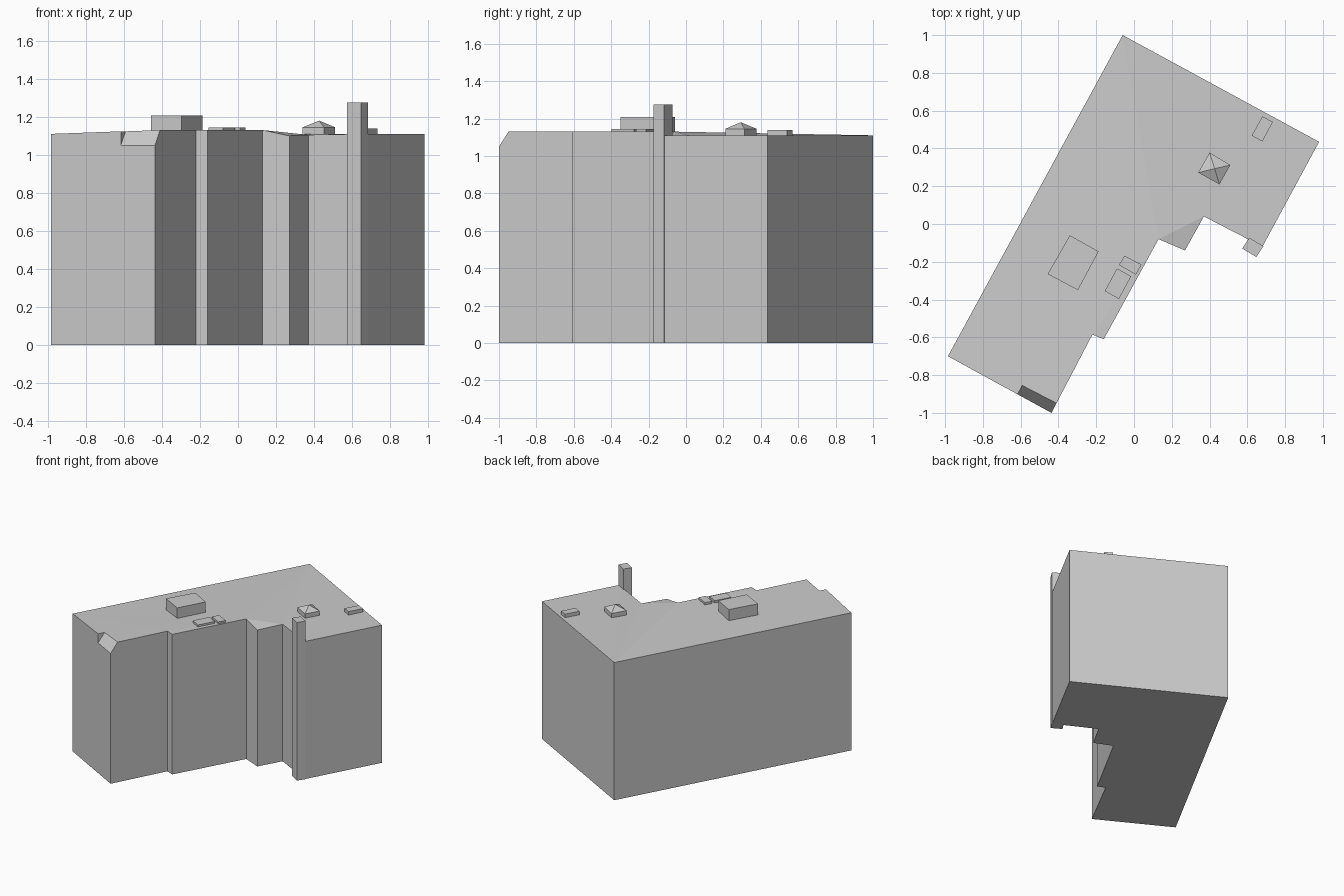
import bpy, bmesh
from mathutils import Vector

if "Cube" in bpy.data.objects:
    bpy.data.objects.remove(bpy.data.objects["Cube"])


def finish(name, bm):
    bmesh.ops.recalc_face_normals(bm, faces=bm.faces)
    me = bpy.data.meshes.new(name)
    bm.to_mesh(me)
    bm.free()
    ob = bpy.data.objects.new(name, me)
    bpy.context.collection.objects.link(ob)
    return ob


def prism(name, pts, z0, tops, roof=None, apex=None):
    """Upright prism; tops is one height or one per corner, roof lists the top faces."""
    n = len(pts)
    if not isinstance(tops, list):
        tops = [tops] * n
    bm = bmesh.new()
    lo = [bm.verts.new((x, y, z0)) for x, y in pts]
    hi = [bm.verts.new((x, y, z)) for (x, y), z in zip(pts, tops)]
    bm.faces.new(lo)
    for i in range(n):
        j = (i + 1) % n
        bm.faces.new((lo[i], lo[j], hi[j], hi[i]))
    if apex:
        tip = bm.verts.new(apex)
        for i in range(n):
            bm.faces.new((hi[i], hi[(i + 1) % n], tip))
    else:
        for f in roof or [range(n)]:
            bm.faces.new([hi[i] for i in f])
    return finish(name, bm)


# main block: stepped footprint with a slightly uneven roof
foot = [(-0.06, 1.0), (0.98, 0.435), (0.68, -0.12), (0.37, 0.04), (0.27, -0.14),
        (0.13, -0.08), (-0.16, -0.61), (-0.22, -0.585), (-0.437, -1.0), (-0.985, -0.70)]
heights = [1.11, 1.11, 1.11, 1.105, 1.10, 1.13, 1.13, 1.13, 1.13, 1.11]
roof = [(0, 1, 2), (0, 2, 3), (0, 3, 5), (3, 4, 5), (0, 5, 9), (5, 7, 9), (5, 6, 7), (7, 8, 9)]
body = prism("building_body", foot, 0, heights, roof)

# sloped notch in the front roof corner
corner = Vector((-0.437, -1.0, 0))
along = Vector((-0.548, 0.30, 0)).normalized()
inward = Vector((-along.y, along.x, 0))
if inward.y < 0:
    inward = -inward
section = [(-0.029, 1.01), (0.0928, 1.178), (-0.029, 1.178)]
bm = bmesh.new()
ends = [[bm.verts.new(corner + along * s + inward * v + Vector((0, 0, z))) for v, z in section]
        for s in (-0.1, 0.205)]
for e in ends:
    bm.faces.new(e)
for i in range(3):
    j = (i + 1) % 3
    bm.faces.new((ends[0][i], ends[0][j], ends[1][j], ends[1][i]))
cutter = finish("notch_cutter", bm)
cutter.hide_render = True
mod = body.modifiers.new("notch", 'BOOLEAN')
mod.operation, mod.solver, mod.object = 'DIFFERENCE', 'EXACT', cutter
bpy.context.view_layer.objects.active = body
bpy.ops.object.modifier_apply(modifier=mod.name)
bpy.data.objects.remove(cutter)

# chimney running the full height
prism("chimney", [(0.61, -0.073), (0.685, -0.117), (0.648, -0.175), (0.573, -0.13)], 0, 1.275)

# rooftop boxes
prism("roof_house", [(-0.34, -0.06), (-0.187, -0.145), (-0.297, -0.35), (-0.457, -0.265)], 1.10, 1.207)
prism("roof_vent_a", [(-0.05, -0.168), (0.04, -0.215), (0.01, -0.268), (-0.08, -0.217)], 1.10, 1.145)
prism("roof_vent_b", [(-0.09, -0.235), (-0.015, -0.277), (-0.08, -0.397), (-0.155, -0.355)], 1.10, 1.145)
prism("roof_vent_c", [(0.68, 0.57), (0.735, 0.54), (0.68, 0.437), (0.623, 0.468)], 1.09, 1.138)

# pyramid skylight
prism("skylight", [(0.40, 0.378), (0.51, 0.312), (0.452, 0.21), (0.34, 0.272)], 1.09, 1.145,
      apex=(0.427, 0.293, 1.18))
